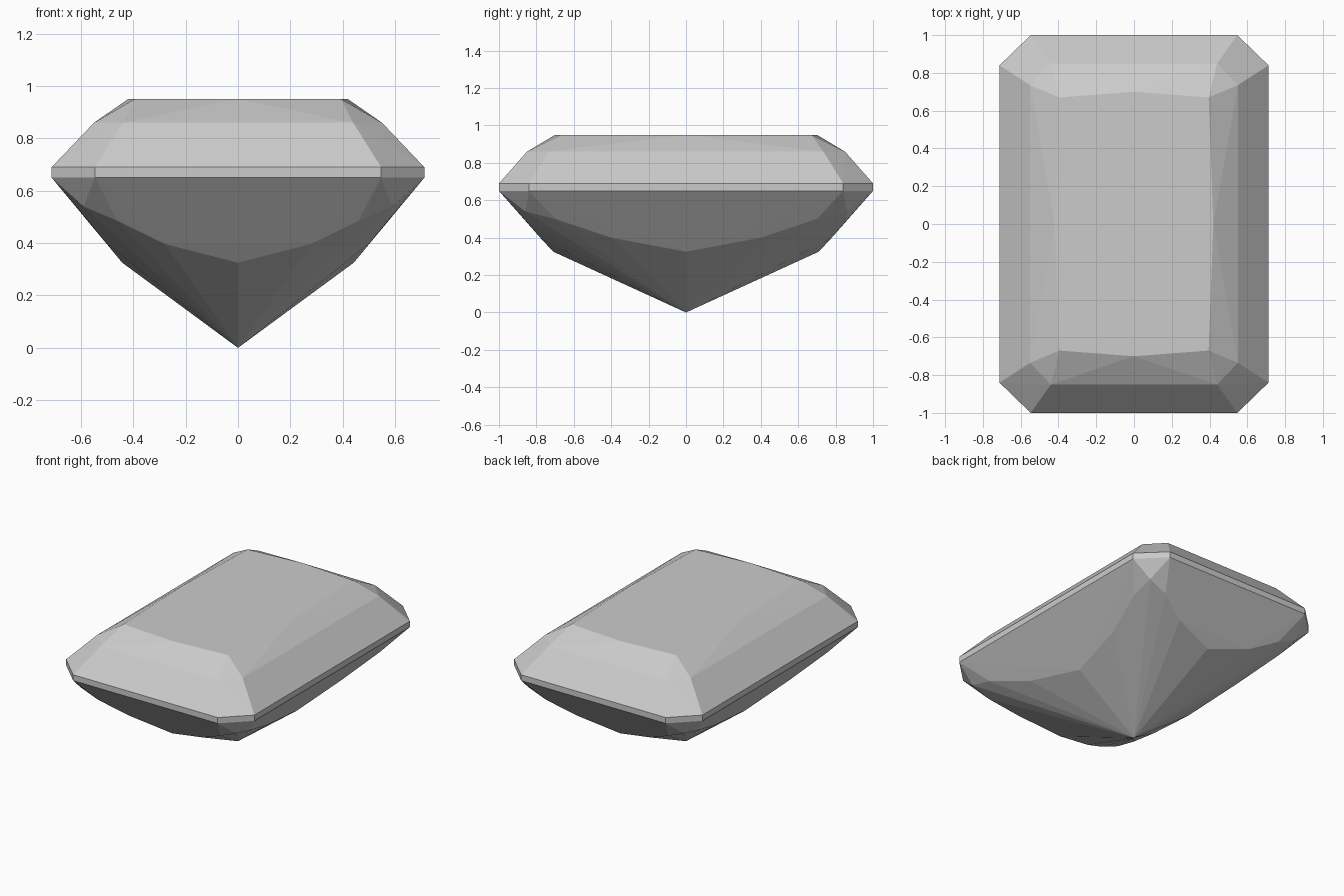
import bpy, bmesh

if "Cube" in bpy.data.objects:
    bpy.data.objects.remove(bpy.data.objects["Cube"])

# One quarter of the cut gem; the rest is mirrored in x and y
crown = [
    (0, .70, .95), (.42, 0, .95), (.395, .67, .95),      # table edge
    (.44, .85, .86), (.55, .735, .86),                   # crown break
]
girdle = [(x, y, z) for z in (.65, .69) for x, y in ((.547, 1.0), (.712, .84))]
pavilion = [
    (.59, .86, .54),                                     # corner facet tip
    (.46, .853, .485), (.28, .777, .397), (0, .71, .325),  # end facet rim
    (.585, .70, .50), (.503, .40, .40), (.442, 0, .325),   # side facet rim
    (0, 0, 0),                                           # bottom point
]

points = {(sx * x + 0.0, sy * y + 0.0, z)
          for x, y, z in crown + girdle + pavilion
          for sx in (1, -1) for sy in (1, -1)}

# The gem is convex, so its facets are the hull of these points
bm = bmesh.new()
for p in sorted(points):
    bm.verts.new(p)
bmesh.ops.convex_hull(bm, input=bm.verts[:])
bmesh.ops.dissolve_limit(bm, angle_limit=0.01, verts=bm.verts[:], edges=bm.edges[:])
bmesh.ops.recalc_face_normals(bm, faces=bm.faces[:])

mesh = bpy.data.meshes.new("cut_gem")
bm.to_mesh(mesh)
bm.free()
bpy.context.collection.objects.link(bpy.data.objects.new("cut_gem", mesh))
